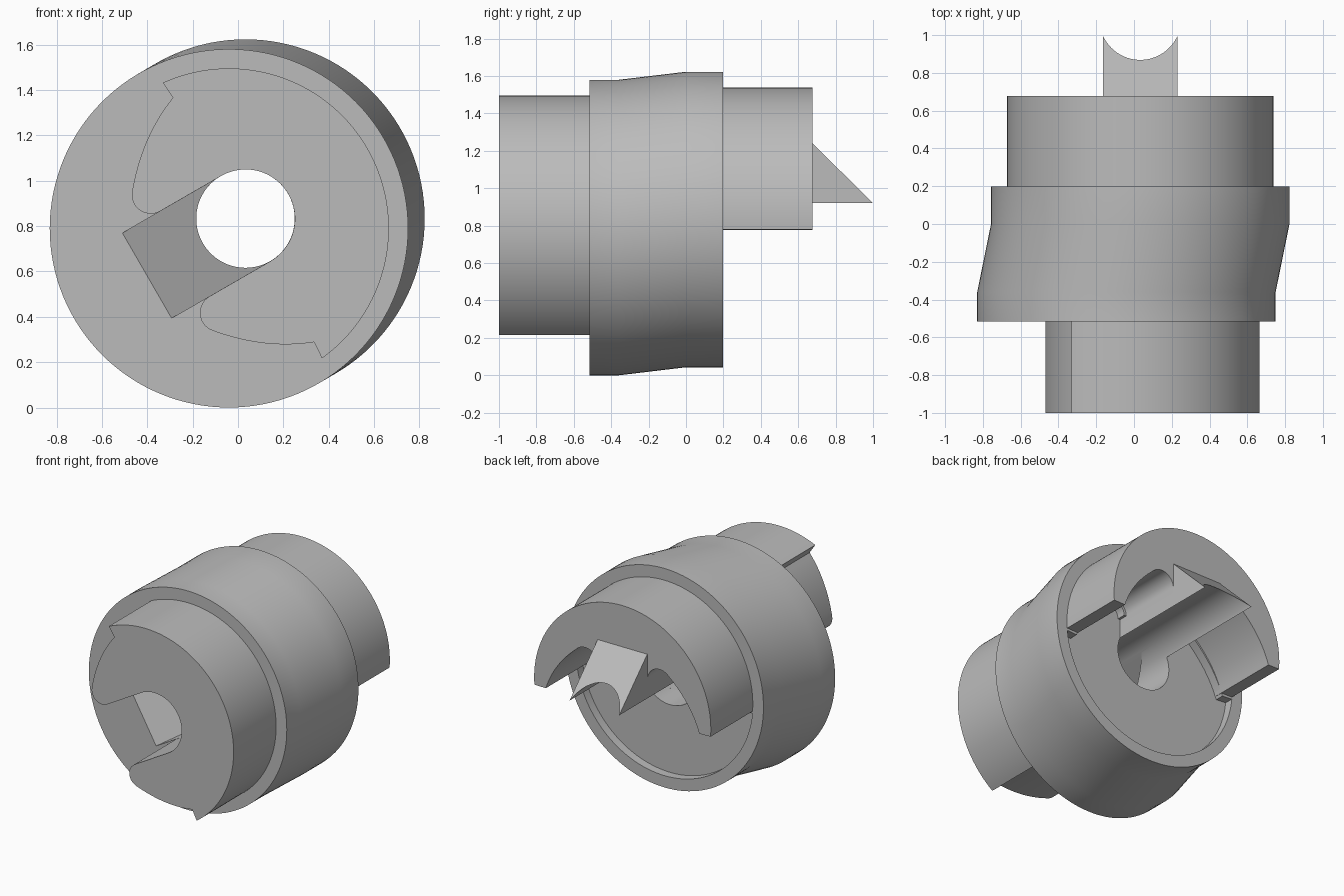
import bpy, bmesh
from math import sin, cos, radians
from mathutils import Vector

cube = bpy.data.objects.get("Cube")
if cube:
    bpy.data.objects.remove(cube, do_unlink=True)

grey = bpy.data.materials.new("plain_grey")
grey.use_nodes = True
grey.diffuse_color = (0.5, 0.5, 0.5, 1)
grey.node_tree.nodes["Principled BSDF"].inputs["Base Color"].default_value = (0.5, 0.5, 0.5, 1)

FRONT, REAR = (-0.04, 0.79), (0.033, 0.833)   # offset axes (x, z)
R_BODY, R_JAW, R_BORE = 0.79, 0.705, 0.217


def arc(cu, cv, r, a0, a1, n):
    return [(cu + r * cos(radians(a0 + (a1 - a0) * i / n)),
             cv + r * sin(radians(a0 + (a1 - a0) * i / n))) for i in range(n + 1)]


def bezier(a, c, b, n=12):
    return [tuple((1 - t) ** 2 * a[k] + 2 * t * (1 - t) * c[k] + t * t * b[k] for k in (0, 1))
            for t in (i / n for i in range(n + 1))]


def mirrored(half):
    """Close a half outline across the v = 0 axis."""
    return half + [(u, -v) for u, v in reversed(half) if abs(v) > 1e-5]


def frame(centre, degrees):
    """Map (u, v, y) to the world, u pointing at an angle around the axis."""
    c, s = cos(radians(degrees)), sin(radians(degrees))
    return lambda u, v, y: Vector((centre[0] + u * c - v * s, y, centre[1] + u * s + v * c))


def loft(name, rings):
    """Skin a list of equal rings and cap both ends."""
    bm = bmesh.new()
    loops = [[bm.verts.new(p) for p in ring] for ring in rings]
    n = len(loops[0])
    for a, b in zip(loops, loops[1:]):
        for i in range(n):
            j = (i + 1) % n
            bm.faces.new((a[i], a[j], b[j], b[i]))
    bm.faces.new(loops[0])
    bm.faces.new(loops[-1])
    bmesh.ops.recalc_face_normals(bm, faces=bm.faces)
    mesh = bpy.data.meshes.new(name)
    bm.to_mesh(mesh)
    bm.free()
    ob = bpy.data.objects.new(name, mesh)
    bpy.context.collection.objects.link(ob)
    mesh.materials.append(grey)
    return ob


def prism(name, outline, y0, y1, place):
    return loft(name, [[place(u, v, y) for u, v in outline] for y in (y0, y1)])


def side_prism(name, outline, half_width, place):
    return loft(name, [[place(u, v, y) for u, y in outline] for v in (-half_width, half_width)])


def select(ob):
    bpy.ops.object.select_all(action='DESELECT')
    ob.select_set(True)
    bpy.context.view_layer.objects.active = ob


def cut(ob, cutter):
    cutter.hide_render = True
    mod = ob.modifiers.new("cut", 'BOOLEAN')
    mod.operation, mod.solver, mod.object = 'DIFFERENCE', 'EXACT', cutter
    select(ob)
    bpy.ops.object.modifier_apply(modifier=mod.name)
    bpy.data.objects.remove(cutter, do_unlink=True)


front, rear, mate = frame(FRONT, 30), frame(REAR, 90), frame(REAR, 270)


def bore():
    return prism("bore_cutter", arc(0, 0, R_BORE, 0, 357.1875, 127), -1.2, 1.2, rear)


# Front jaw: half disc with two rounded prongs beside a U-shaped slot
prong = (arc(0, 0, R_JAW, 0, 84.4, 48)
         + bezier((0.074, 0.622), (-0.128, 0.545), (-0.286, 0.357))
         + arc(-0.225, 0.30, 0.083, 140, 270, 14))
slot = arc(0.085, 0, R_BORE, 90, 0, 24)
front_jaw = prism("front_jaw", mirrored(prong + slot), -1.0, -0.515, front)

# Body: two offset cylinders blended together
ring = arc(0, 0, R_BODY, 0, 357.1875, 127)
stations = [(FRONT, -0.515), (FRONT, -0.36), (REAR, 0.0), (REAR, 0.198)]
body = loft("body", [[frame(c, 0)(u, v, y) for u, v in ring] for c, y in stations])

# Shallow rear recess, wedge-shaped front socket and through bore
cut(body, prism("recess_cutter", mirrored(prong), 0.135, 0.3, mate))
cut(body, side_prism("socket_cutter", [(-0.517, -0.615), (0.085, -0.615), (0.085, -0.013)],
                     0.2165, front))
cut(body, bore())

# Rear jaw: half disc with two cavities either side of a central neck
half = (arc(0, 0, R_JAW, 0, 94.3, 48)
        + bezier((-0.055, 0.612), (0.14, 0.55), (0.294, 0.366))
        + arc(0.225, 0.297, 0.098, 42, -90, 14)
        + arc(0, 0, R_BORE, 66, 0, 20))
rear_jaw = prism("rear_jaw", mirrored(half), 0.13, 0.677, rear)

# Rear wedge: sloped key with its underside hollowed by the bore
rear_wedge = side_prism("rear_wedge", [(0.087, 0.677), (0.407, 0.677), (0.087, 1.0)], 0.198, rear)
cut(rear_wedge, bore())

for ob in (body, front_jaw, rear_jaw, rear_wedge):
    select(ob)
    bpy.ops.object.shade_smooth_by_angle(angle=radians(28))
